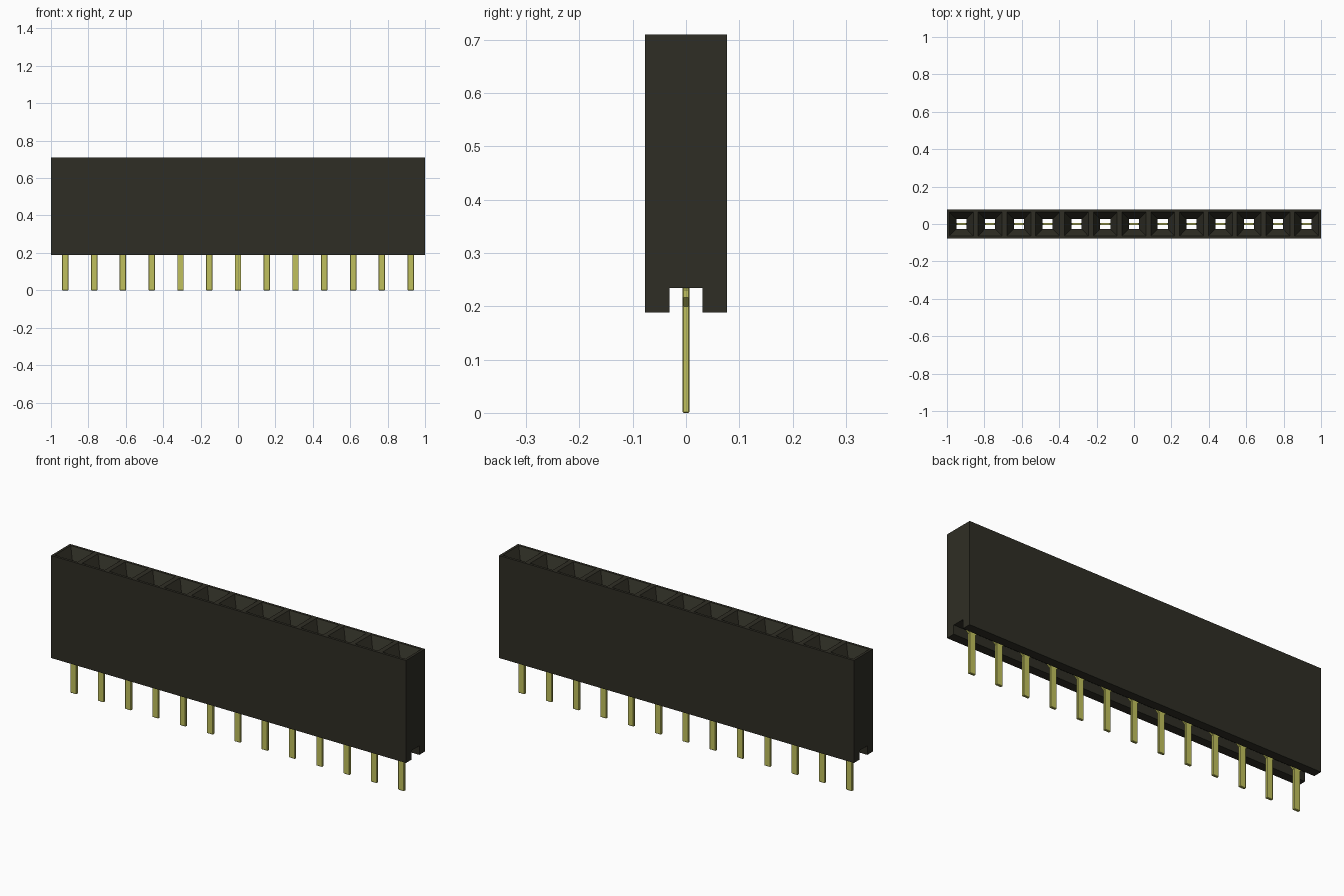
import bpy, bmesh

if "Cube" in bpy.data.objects:
    bpy.data.objects.remove(bpy.data.objects["Cube"], do_unlink=True)

COUNT = 13
PITCH = 2 / COUNT
HALF = PITCH / 2
BOTTOM, SLOT_TOP, TOP = 0.188, 0.234, 0.71
SLOT = 0.031          # half width of the slot under the housing
FUNNEL_DEPTH = 0.065


def material(name, rgb):
    m = bpy.data.materials.new(name)
    m.use_nodes = True
    m.diffuse_color = (*rgb, 1)
    bsdf = next(n for n in m.node_tree.nodes if n.type == 'BSDF_PRINCIPLED')
    bsdf.inputs["Base Color"].default_value = (*rgb, 1)
    return m


black = material("black plastic", (0.028, 0.027, 0.018))
gold = material("pale gold", (0.53, 0.53, 0.11))


def finish(bm, name, mat):
    bmesh.ops.remove_doubles(bm, verts=bm.verts, dist=0.0002)
    bmesh.ops.recalc_face_normals(bm, faces=bm.faces)
    mesh = bpy.data.meshes.new(name)
    bm.to_mesh(mesh)
    bm.free()
    mesh.materials.append(mat)
    obj = bpy.data.objects.new(name, mesh)
    bpy.context.collection.objects.link(obj)
    return obj


def ring(bm, x, hx, hy, z):
    return [bm.verts.new((x + sx * hx, sy * hy, z))
            for sx, sy in ((-1, -1), (1, -1), (1, 1), (-1, 1))]


# Housing: each cell is a funnel and a through hole, wrapped by outer walls
bm = bmesh.new()
profile = [(-HALF, TOP), (-HALF, BOTTOM), (-SLOT, BOTTOM), (-SLOT, SLOT_TOP),
           (SLOT, SLOT_TOP), (SLOT, BOTTOM), (HALF, BOTTOM), (HALF, TOP)]
centres = [-1 + HALF + i * PITCH for i in range(COUNT)]
for x in centres:
    rings = [ring(bm, x, *r) for r in (
        (HALF, HALF, TOP),
        (0.064, 0.064, TOP),
        (0.027, 0.026, TOP - FUNNEL_DEPTH),
        (0.027, 0.026, SLOT_TOP),
        (HALF, SLOT, SLOT_TOP))]
    for a, b in zip(rings, rings[1:]):
        for i in range(4):
            j = (i + 1) % 4
            bm.faces.new((a[i], a[j], b[j], b[i]))
    # Outer walls and slot legs, leaving the slot ceiling to the rings
    for k, (p, q) in enumerate(zip(profile, profile[1:])):
        if k != 3:
            bm.faces.new([bm.verts.new(c) for c in (
                (x - HALF, *p), (x + HALF, *p), (x + HALF, *q), (x - HALF, *q))])
for x in (-1, 1):
    bm.faces.new([bm.verts.new((x, y, z)) for y, z in profile])
finish(bm, "housing", black)

# Contacts: flat blades with a sloped shoulder sitting in the slot
right_edge = [(0.017, 0), (0.017, 0.2), (0.036, 0.217), (0.036, 0.233),
              (0.0265, 0.233), (0.0265, 0.5)]
outline = right_edge + [(-x, z) for x, z in reversed(right_edge)]
for n, cx in enumerate(centres, 1):
    bm = bmesh.new()
    face = bm.faces.new([bm.verts.new((cx + x, -0.0065, z)) for x, z in outline])
    ext = bmesh.ops.extrude_face_region(bm, geom=[face])
    for v in ext["geom"]:
        if isinstance(v, bmesh.types.BMVert):
            v.co.y = 0.0065
    pin = finish(bm, f"contact_pin_{n:02d}", gold)
    bevel = pin.modifiers.new("edge_bevel", 'BEVEL')
    bevel.width = 0.002
    bevel.segments = 1
    bevel.limit_method = 'ANGLE'
    bevel.angle_limit = 1.2
